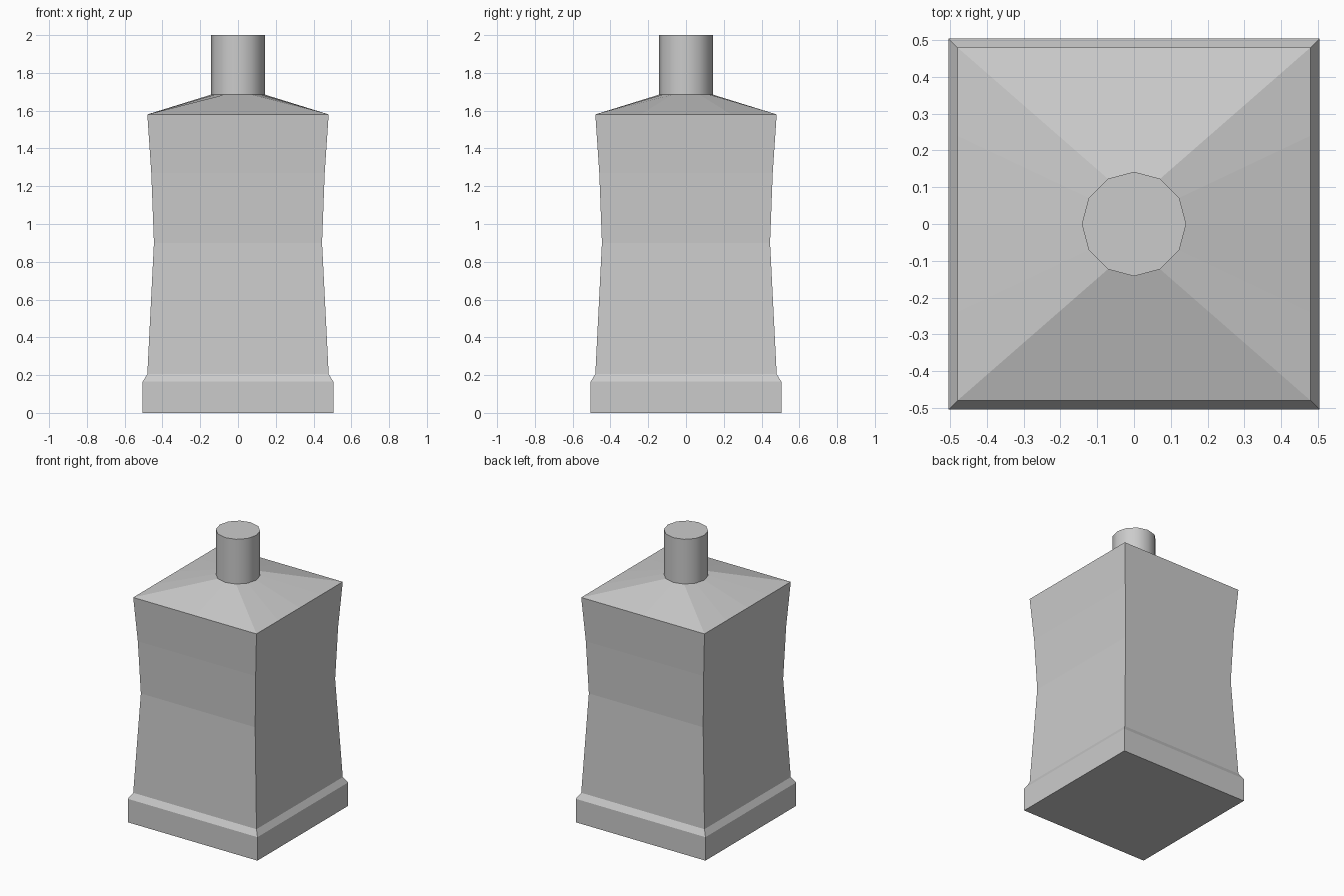
import bpy, bmesh, math

cube = bpy.data.objects.get("Cube")
if cube:
    bpy.data.objects.remove(cube, do_unlink=True)

SIDES = 12
ANGLES = [math.tau * i / SIDES for i in range(SIDES)]
NECK_RADIUS = 0.142

grey = bpy.data.materials.new("light_grey")
grey.use_nodes = True
colour = (0.6, 0.6, 0.6, 1)
grey.diffuse_color = colour
grey.node_tree.nodes["Principled BSDF"].inputs["Base Color"].default_value = colour


def square_ring(half, z):
    """Square outline whose corners line up with the twelve neck sides."""
    return [(half * max(-1, min(1, round(2 * math.cos(a)))),
             half * round(2 * math.sin(a)) / 2, z) for a in ANGLES]


def round_ring(radius, z):
    return [(radius * math.cos(a), radius * math.sin(a), z) for a in ANGLES]


def loft(name, rings, cap_bottom=False, cap_top=False):
    bm = bmesh.new()
    loops = [[bm.verts.new(p) for p in ring] for ring in rings]
    for low, high in zip(loops, loops[1:]):
        for i in range(SIDES):
            j = (i + 1) % SIDES
            bm.faces.new((low[i], low[j], high[j], high[i]))
    if cap_bottom:
        bm.faces.new(loops[0][::-1])
    if cap_top:
        bm.faces.new(loops[-1])
    mesh = bpy.data.meshes.new(name)
    bm.to_mesh(mesh)
    bm.free()
    mesh.materials.append(grey)
    obj = bpy.data.objects.new(name, mesh)
    bpy.context.collection.objects.link(obj)
    return obj


# Plinth, waisted square body and sloping shoulders
profile = [(0.505, 0), (0.505, 0.165), (0.48, 0.205),
           (0.445, 0.9), (0.459, 1.27), (0.48, 1.58)]
loft("body", [square_ring(h, z) for h, z in profile]
     + [round_ring(NECK_RADIUS, 1.685)], cap_bottom=True)

# Round neck with a flat closed top
neck = loft("neck", [round_ring(NECK_RADIUS, z) for z in (1.685, 1.8, 2)],
            cap_top=True)
bpy.ops.object.select_all(action="DESELECT")
neck.select_set(True)
bpy.context.view_layer.objects.active = neck
bpy.ops.object.shade_smooth_by_angle(angle=math.radians(40))
